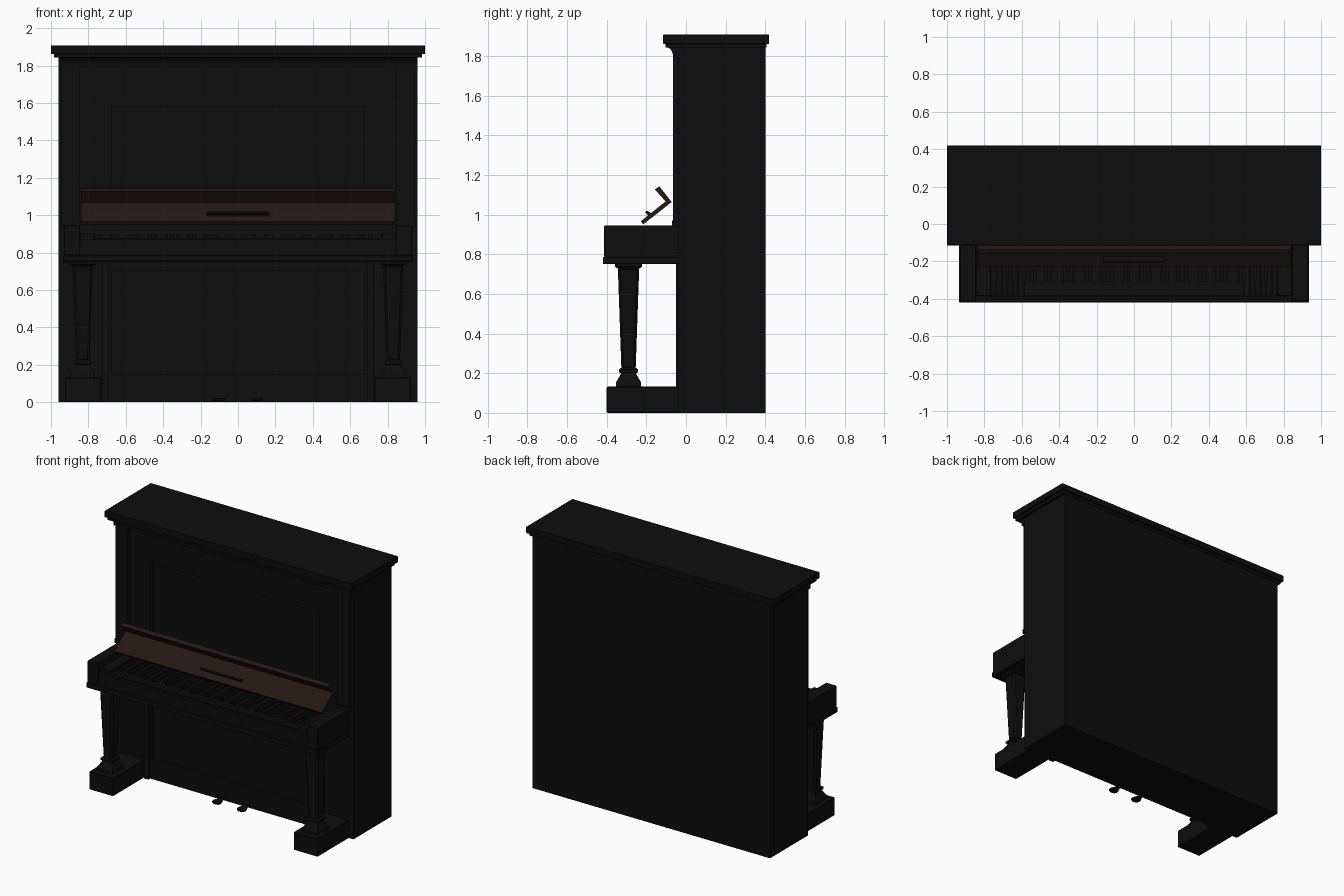
import bpy, bmesh, math
from mathutils import Vector

if "Cube" in bpy.data.objects:
    bpy.data.objects.remove(bpy.data.objects["Cube"])


def material(name, rgb):
    m = bpy.data.materials.new(name)
    m.diffuse_color = (*rgb, 1)
    m.use_nodes = True
    m.node_tree.nodes["Principled BSDF"].inputs["Base Color"].default_value = m.diffuse_color
    return m


EBONY = material("ebony", (0.004, 0.004, 0.004))
WALNUT = material("walnut", (0.018, 0.009, 0.007))


def finish(name, bm, mat=EBONY, bevel=0):
    bmesh.ops.recalc_face_normals(bm, faces=bm.faces[:])
    me = bpy.data.meshes.new(name)
    bm.to_mesh(me)
    bm.free()
    ob = bpy.data.objects.new(name, me)
    bpy.context.collection.objects.link(ob)
    me.materials.append(mat)
    if bevel:
        mod = ob.modifiers.new("bevel", 'BEVEL')
        mod.width, mod.segments = bevel, 1
    return ob


def add_box(bm, x0, x1, y0, y1, z0, z1):
    vs = bmesh.ops.create_cube(bm, size=1)["verts"]
    for v in vs:
        v.co = Vector(((x0 + x1) / 2 + v.co.x * (x1 - x0),
                       (y0 + y1) / 2 + v.co.y * (y1 - y0),
                       (z0 + z1) / 2 + v.co.z * (z1 - z0)))


def boxes(name, dims, mat=EBONY, bevel=0):
    bm = bmesh.new()
    for d in dims:
        add_box(bm, *d)
    return finish(name, bm, mat, bevel)


def pair(name, x0, x1, *rest, bevel=0):
    for tag, a, b in (("left", -x1, -x0), ("right", x0, x1)):
        boxes(f"{name}_{tag}", [(a, b, *rest)], bevel=bevel)


def extrude_x(name, profile, x0, x1, mat=EBONY):
    # closed (y, z) profile swept along x
    bm = bmesh.new()
    f = bm.faces.new([bm.verts.new((x0, y, z)) for y, z in profile])
    r = bmesh.ops.extrude_face_region(bm, geom=[f])
    moved = [g for g in r["geom"] if isinstance(g, bmesh.types.BMVert)]
    bmesh.ops.translate(bm, vec=(x1 - x0, 0, 0), verts=moved)
    return finish(name, bm, mat)


def square_loft(name, x, y, rings, bevel=0):
    # stacked square sections: (half width, z)
    bm = bmesh.new()
    loops = [[bm.verts.new((x + sx * h, y + sy * h, z))
              for sx, sy in ((-1, -1), (1, -1), (1, 1), (-1, 1))] for h, z in rings]
    for a, b in zip(loops, loops[1:]):
        for i in range(4):
            bm.faces.new((a[i], a[(i + 1) % 4], b[(i + 1) % 4], b[i]))
    bm.faces.new(loops[0])
    bm.faces.new(loops[-1])
    return finish(name, bm, bevel=bevel)


def panel_frame(name, x, z0, z1, y, w, d):
    # thin moulding around a recessed panel
    boxes(name, [(-x, -x + w, y, y + d, z0, z1), (x - w, x, y, y + d, z0, z1),
                 (-x + w, x - w, y, y + d, z1 - w, z1), (-x + w, x - w, y, y + d, z0, z0 + w)])


# cabinet core with front stiles and rails leaving recessed panels
boxes("cabinet", [(-0.96, 0.96, -0.012, 0.40, 0, 1.85)])
pair("front_stile", 0.69, 0.96, -0.037, -0.012, 0, 1.85)
boxes("upper_rail", [(-0.69, 0.69, -0.037, -0.012, 1.595, 1.85)])
boxes("middle_rail", [(-0.69, 0.69, -0.037, -0.012, 0.72, 1.0)])
boxes("bottom_rail", [(-0.69, 0.69, -0.028, -0.012, 0, 0.135)])
panel_frame("upper_panel_moulding", 0.69, 1.0, 1.595, -0.03, 0.015, 0.018)
panel_frame("lower_panel_moulding", 0.69, 0.135, 0.72, -0.03, 0.015, 0.018)
pair("lower_pilaster", 0.69, 0.725, -0.05, -0.037, 0, 0.75)

# upper pilasters with plinth and capital
pair("pilaster", 0.845, 0.945, -0.065, -0.037, 0.94, 1.81)
pair("pilaster_plinth", 0.84, 0.95, -0.07, -0.037, 0.94, 0.97)

# lid and crown mouldings
boxes("lid", [(-1, 1, -0.115, 0.42, 1.862, 1.908)], bevel=0.002)
boxes("crown_step", [(-0.983, 0.983, -0.104, 0.405, 1.843, 1.862)])
cove = [(-0.065 - 0.03 * (1 - math.cos(t * math.pi / 10)), 1.795 + 0.048 * math.sin(t * math.pi / 10))
        for t in range(6)]
extrude_x("crown_cove", [(-0.02, 1.795)] + cove + [(-0.02, 1.843)], -0.96, 0.96)

# key bed, cheeks, key slip
boxes("key_bed", [(-0.93, 0.93, -0.405, -0.03, 0.75, 0.84)])
boxes("key_bed_moulding", [(-0.935, 0.935, -0.42, -0.03, 0.75, 0.787)], bevel=0.004)
pair("cheek", 0.845, 0.93, -0.413, -0.03, 0.787, 0.945, bevel=0.003)
pair("key_block", 0.765, 0.845, -0.385, -0.03, 0.84, 0.902, bevel=0.003)
boxes("key_slip", [(-0.845, 0.845, -0.405, -0.385, 0.84, 0.872)])

# keys
n = 52
w = 1.53 / n
boxes("white_keys", [(-0.765 + i * w + 0.001, -0.765 + (i + 1) * w - 0.001, -0.382, -0.06, 0.84, 0.878)
                     for i in range(n)])
sharps = [i for i in range(n - 1) if i % 7 in (0, 2, 3, 5, 6)]
boxes("black_keys", [(-0.765 + (i + 1) * w - 0.008, -0.765 + (i + 1) * w + 0.008, -0.31, -0.06, 0.87, 0.9)
                     for i in sharps])

# folded-back fall board with lip and handle
extrude_x("fall_board", [(-0.228, 0.967), (-0.216, 0.951), (-0.072, 1.064), (-0.086, 1.08)],
          -0.84, 0.84, WALNUT)
extrude_x("fall_board_lip", [(-0.102, 1.066), (-0.072, 1.064), (-0.135, 1.143), (-0.157, 1.127)],
          -0.84, 0.84, WALNUT)
extrude_x("fall_board_handle", [(-0.185, 0.990), (-0.207, 1.013), (-0.197, 1.02), (-0.168, 1.004)],
          -0.165, 0.165)

# legs and feet
for tag, x in (("left", -0.83), ("right", 0.83)):
    square_loft(f"leg_{tag}", x, -0.29,
                [(0.054, 0.735), (0.036, 0.22)], bevel=0.012)
    square_loft(f"leg_capital_{tag}", x, -0.29,
                [(0.056, 0.728), (0.068, 0.738), (0.068, 0.752)])
    square_loft(f"leg_base_{tag}", x, -0.29,
                [(0.063, 0.13), (0.063, 0.155), (0.042, 0.19), (0.038, 0.2),
                 (0.047, 0.205), (0.047, 0.22), (0.036, 0.228)])
pair("foot", 0.73, 0.925, -0.40, -0.03, 0, 0.132, bevel=0.004)

# pedals: thin stem with rounded tip
for tag, x in (("left", -0.1), ("right", 0.1)):
    half = [(0.012, -0.01), (0.012, -0.05), (0.028, -0.08), (0.034, -0.1), (0.026, -0.12), (0.01, -0.128)]
    outline = half + [(-a, b) for a, b in reversed(half)]
    bm = bmesh.new()
    f = bm.faces.new([bm.verts.new((x + a, b, 0.006)) for a, b in outline])
    r = bmesh.ops.extrude_face_region(bm, geom=[f])
    bmesh.ops.translate(bm, vec=(0, 0, 0.016), verts=[g for g in r["geom"] if isinstance(g, bmesh.types.BMVert)])
    finish(f"pedal_{tag}", bm, bevel=0.004)
